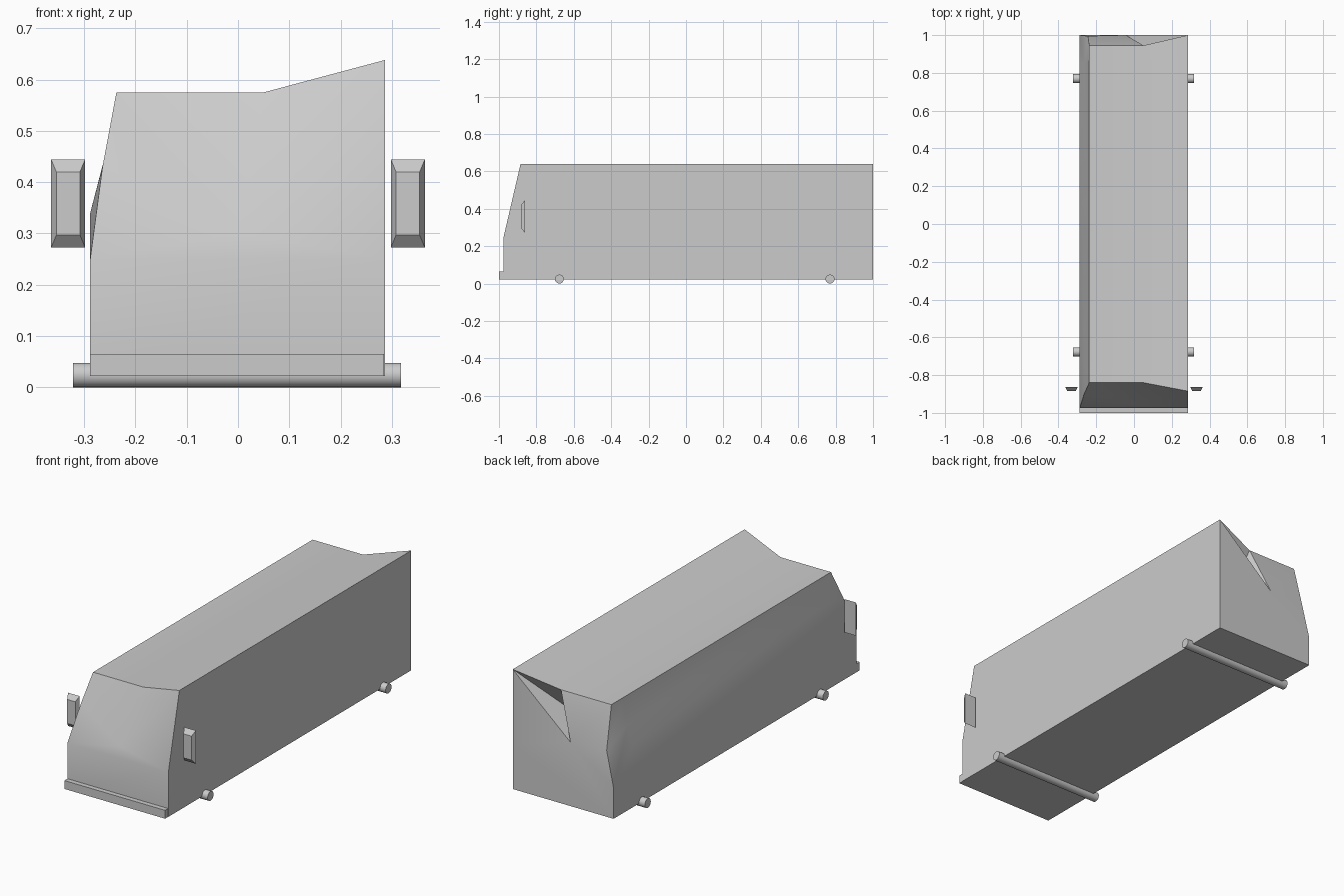
import bpy, bmesh, math

if "Cube" in bpy.data.objects:
    bpy.data.objects.remove(bpy.data.objects["Cube"])


def make(name, verts, faces, smooth=None):
    bm = bmesh.new()
    vs = [bm.verts.new(v) for v in verts]
    for f in faces:
        bm.faces.new([vs[i] for i in f])
    bmesh.ops.triangulate(bm, faces=[f for f in bm.faces if len(f.verts) > 4])
    bmesh.ops.recalc_face_normals(bm, faces=bm.faces)
    me = bpy.data.meshes.new(name)
    bm.to_mesh(me)
    bm.free()
    ob = bpy.data.objects.new(name, me)
    bpy.context.collection.objects.link(ob)
    if smooth:
        smooth_object(ob, smooth)
    return ob


def smooth_object(ob, angle):
    bpy.ops.object.select_all(action='DESELECT')
    ob.select_set(True)
    bpy.context.view_layer.objects.active = ob
    bpy.ops.object.shade_smooth_by_angle(angle=math.radians(angle))


def box(name, lo, hi):
    verts = [(x, y, z) for z in (lo[2], hi[2]) for x, y in
             ((lo[0], lo[1]), (hi[0], lo[1]), (hi[0], hi[1]), (lo[0], hi[1]))]
    sides = [(i, (i + 1) % 4, 4 + (i + 1) % 4, 4 + i) for i in range(4)]
    return make(name, verts, [(0, 1, 2, 3), (4, 5, 6, 7)] + sides)


# Body: lopsided cross-sections lofted from nose to tail
# point order: bottom left, bottom right, right waist, right top, roof crease,
# left top, left shoulder, left waist
BL, BR, S, C, R, L, M, N = range(8)
XL, XR, Z0 = -0.288, 0.286, 0.022
front = [(XL, -.975, Z0), (XR, -.975, Z0), (XR, -.975, .25), (XR, -.885, .638),
         (.05, -.84, .575), (-.237, -.84, .575), (-.264, -.90, .43), (XL, -.975, .25)]


def middle(y):
    return [(XL, y, Z0), (XR, y, Z0), (XR, y, .25), (XR, y, .638),
            (.05, y, .575), (-.237, y, .575), (-.262, y, .44), (XL, y, .34)]


rear = [(XL, 1, Z0), (XR, 1, Z0), (XR, 1, .25), (XR, 1, .638),
        (.05, .945, .575), (-.237, .945, .575), (-.245, .995, .36), (XL, 1, .18)]
rings = [front, middle(-.74), middle(.85), rear]
verts = [p for ring in rings for p in ring]
faces = [(8 * k + i, 8 * k + (i + 1) % 8, 8 * k + 8 + (i + 1) % 8, 8 * k + 8 + i)
         for k in range(3) for i in range(8)]

# Windscreen and nose
F = len(verts)
verts.append((0, -.957, .3))
faces += [(BL, BR, S, N), (N, S, F), (S, C, F), (C, R, F), (R, L, F), (L, M, F), (M, N, F)]

# Tail with the dent under the high corner
A, P = F + 1, F + 2
verts += [(-.043, 1, .35), (.06, .87, .45)]
r = lambda i: 24 + i
faces += [(r(BL), r(BR), r(S)), (r(S), r(C), A), (r(BL), r(S), A), (r(N), r(BL), A),
          (r(M), r(N), A), (r(L), r(M), A), (r(R), r(L), A),
          (r(R), A, P), (r(C), r(R), P), (A, r(C), P)]
make("body", verts, faces, 28)

# Front bumper
box("bumper", (XL, -1.0, Z0), (.285, -.97, .065))

# Axles
for name, y in (("front_axle", -.677), ("rear_axle", .77)):
    bpy.ops.mesh.primitive_cylinder_add(vertices=20, radius=.024, depth=.64,
                                        location=(-.002, y, .024),
                                        rotation=(0, math.pi / 2, 0))
    ob = bpy.context.object
    ob.name = name
    smooth_object(ob, 30)

# Wing mirrors: tapered blocks, narrow side forward
for name, s in (("left_mirror", -1), ("right_mirror", 1)):
    mv = []
    for y, w, z1, z2 in ((-.883, .023, .297, .42), (-.862, .033, .273, .444)):
        cx = s * .331
        mv += [(cx - w, y, z1), (cx + w, y, z1), (cx + w, y, z2), (cx - w, y, z2)]
    make(name, mv, [(0, 1, 2, 3), (4, 5, 6, 7)] +
         [(i, (i + 1) % 4, 4 + (i + 1) % 4, 4 + i) for i in range(4)])
